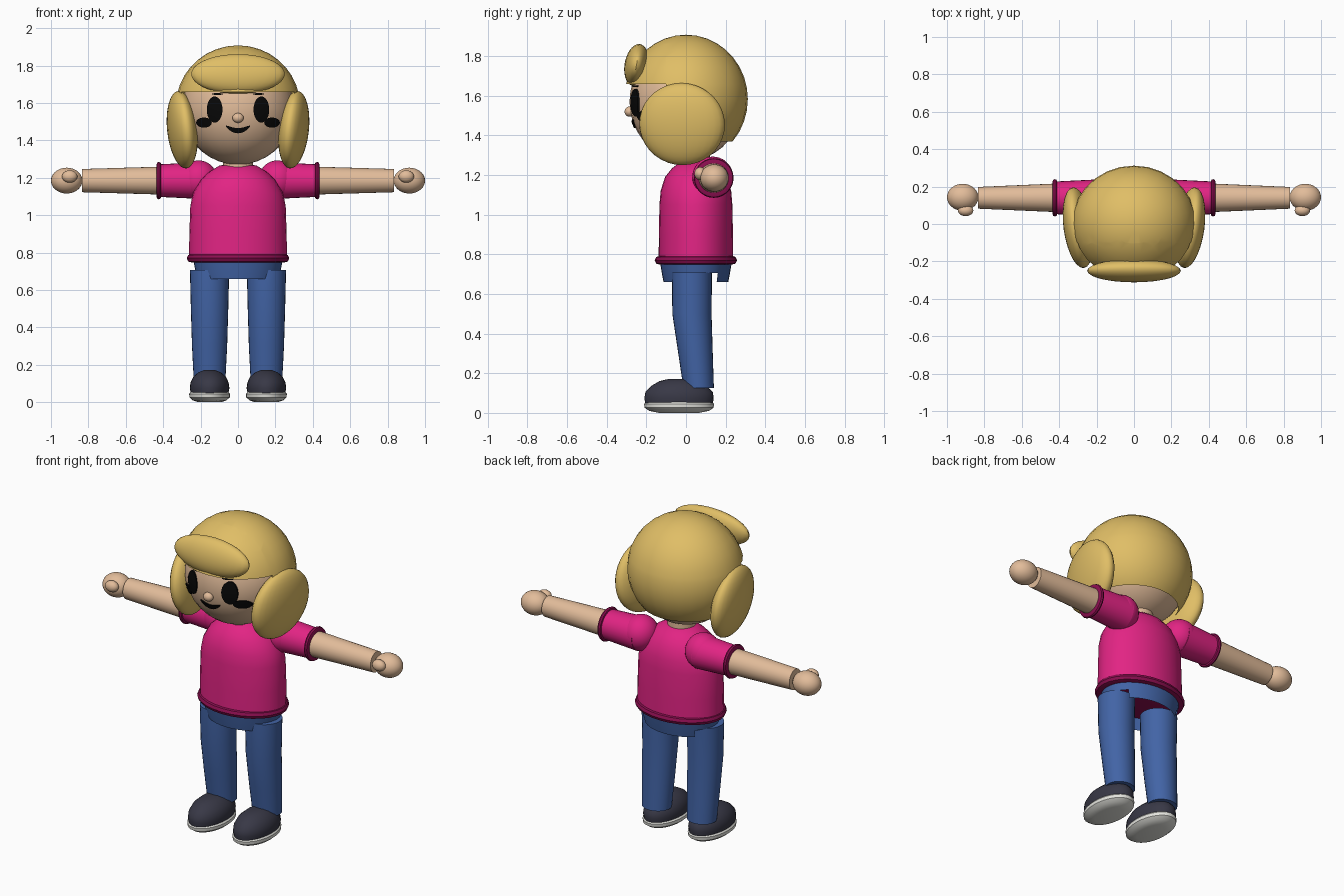
import bpy, bmesh, math
from mathutils import Vector, Euler

if "Cube" in bpy.data.objects:
    bpy.data.objects.remove(bpy.data.objects["Cube"])


def material(name, r, g, b):
    def lin(c):
        c /= 255
        return c / 12.92 if c < 0.04 else ((c + 0.055) / 1.055) ** 2.4
    m = bpy.data.materials.new(name)
    m.use_nodes = True
    col = (lin(r), lin(g), lin(b), 1)
    m.diffuse_color = col
    m.node_tree.nodes["Principled BSDF"].inputs["Base Color"].default_value = col
    return m


HAIR = material("blonde hair", 224, 190, 102)
SKIN = material("skin", 226, 188, 154)
PINK = material("pink shirt", 226, 36, 132)
TRIM = material("dark pink trim", 140, 14, 80)
DENIM = material("blue denim", 66, 100, 166)
SHOE = material("dark shoe", 56, 56, 70)
SOLE = material("white sole", 228, 228, 222)
BLACK = material("black", 8, 8, 8)


def finish(name, bm, mat):
    bmesh.ops.recalc_face_normals(bm, faces=bm.faces)
    me = bpy.data.meshes.new(name)
    bm.to_mesh(me)
    bm.free()
    me.materials.append(mat)
    ob = bpy.data.objects.new(name, me)
    bpy.context.collection.objects.link(ob)
    bpy.ops.object.select_all(action="DESELECT")
    ob.select_set(True)
    bpy.context.view_layer.objects.active = ob
    bpy.ops.object.shade_smooth_by_angle(angle=math.radians(40))
    return ob


def ball_mesh(center, radii, rot=(0, 0, 0), seg=28, rings=18):
    bm = bmesh.new()
    bmesh.ops.create_uvsphere(bm, u_segments=seg, v_segments=rings, radius=1)
    turn = Euler(rot).to_matrix()
    for v in bm.verts:
        v.co = turn @ Vector([c * r for c, r in zip(v.co, radii)]) + Vector(center)
    return bm


def ball(name, mat, *args):
    return finish(name, ball_mesh(*args), mat)


def skin_rings(bm, loops, closed=True):
    """Join equal vertex loops with quads, optionally capping both ends."""
    n = len(loops[0])
    for a, b in zip(loops, loops[1:]):
        for i in range(n):
            j = (i + 1) % n
            bm.faces.new((a[i], a[j], b[j], b[i]))
    if closed:
        bm.faces.new(loops[0])
        bm.faces.new(loops[-1])


def loft(name, mat, rings, place, closed=True, seg=28):
    """Each ring is (height, radius u, radius v); place maps (u, v, height) to a point."""
    bm = bmesh.new()
    loops = []
    for h, ru, rv in rings:
        angles = [2 * math.pi * i / seg for i in range(seg)]
        loops.append([bm.verts.new(place(ru * math.cos(a), rv * math.sin(a), h))
                      for a in angles])
    skin_rings(bm, loops, closed)
    return bm if name is None else finish(name, bm, mat)


# Head, nose and neck
HEAD_Z, HEAD_R = 1.57, (0.30, 0.285, 0.30)
ball("head", SKIN, (0, 0, HEAD_Z), HEAD_R)
ball("nose", SKIN, (0, -0.285, 1.52), (0.03, 0.025, 0.026))
loft("neck", SKIN, [(1.2, 0.08, 0.08), (1.34, 0.08, 0.08)],
     lambda u, v, h: (u, v + 0.04, h))


# Painted face details that follow the curve of the head
def patch(name, x, z, rx, rz, bend=0.0):
    bm = bmesh.new()
    loops = []
    for scale, lift in ((1, -0.002), (1, 0.007), (0.6, 0.007), (0.2, 0.007)):
        loop = []
        for i in range(24):
            a = 2 * math.pi * i / 24
            px = x + scale * rx * math.cos(a)
            pz = z + scale * rz * math.sin(a) + bend * (px - x) ** 2
            inside = 1 - (px / HEAD_R[0]) ** 2 - ((pz - HEAD_Z) / HEAD_R[2]) ** 2
            loop.append(bm.verts.new((px, -HEAD_R[1] * math.sqrt(inside) - lift, pz)))
        loops.append(loop)
    skin_rings(bm, loops)
    finish(name, bm, BLACK)


patch("mouth", 0, 1.452, 0.065, 0.014, 6)
for side, s in (("left", 1), ("right", -1)):
    patch(side + "_eye", s * 0.125, 1.565, 0.042, 0.07)
    patch(side + "_cheek", s * 0.182, 1.495, 0.042, 0.027)
    patch(side + "_eyebrow", s * 0.11, 1.648, 0.03, 0.005)

# Hair cap, trimmed around the face and above the nape
FACE_Y, BROW_Z, NAPE_Z = -0.1, 1.66, 1.37
bm = ball_mesh((0, 0, 1.583), (0.332, 0.312, 0.325))
for co, no in (((0, FACE_Y, 0), (0, 1, 0)), ((0, 0, BROW_Z), (0, 0, 1)),
               ((0, 0, NAPE_Z), (0, 0, 1))):
    bmesh.ops.bisect_plane(bm, geom=bm.verts[:] + bm.edges[:] + bm.faces[:],
                           plane_co=co, plane_no=no)
trimmed = []
for f in bm.faces:
    c = f.calc_center_median()
    if c.z < (BROW_Z if c.y < FACE_Y else NAPE_Z):
        trimmed.append(f)
bmesh.ops.delete(bm, geom=trimmed, context="FACES")
finish("hair_cap", bm, HAIR)

# Fringe and side locks
ball("fringe", HAIR, (0, -0.25, 1.755), (0.25, 0.06, 0.107), (math.radians(-10), 0, 0))
for side, s in (("left", 1), ("right", -1)):
    ball(side + "_hair_lock", HAIR, (s * 0.298, -0.02, 1.457), (0.076, 0.218, 0.208),
         (0, s * math.radians(6), s * math.radians(-8)))


# Shirt body and hem
def body(u, v, h):
    return (u, v + 0.05, h)


loft("shirt", PINK, [(0.77, 0.262, 0.188), (0.9, 0.26, 0.187), (1.05, 0.255, 0.184),
                     (1.12, 0.24, 0.178), (1.19, 0.2, 0.156), (1.235, 0.15, 0.12),
                     (1.265, 0.1, 0.08), (1.275, 0.04, 0.03)], body)
loft("shirt_hem", TRIM, [(0.748, 0.25, 0.18), (0.753, 0.267, 0.2), (0.77, 0.274, 0.208),
                         (0.787, 0.267, 0.2), (0.793, 0.25, 0.18)], body)

# Hips: open tapered band, cut higher over the legs
bm = loft(None, None, [(0.66, 0.215, 0.163), (0.705, 0.228, 0.172), (0.78, 0.243, 0.184)],
          body, closed=False, seg=36)
over_legs = [f for f in bm.faces if f.calc_center_median().z < 0.705
             and abs(f.calc_center_median().x) > 0.16]
bmesh.ops.delete(bm, geom=over_legs, context="FACES")
finish("hips", bm, DENIM)

# Arms and legs
for side, s in (("left", 1), ("right", -1)):
    def arm(u, v, h):
        return (s * h, v + 0.14, u + 1.185)

    def leg(u, v, h):
        return (s * 0.152 + u, v + 0.03 + max(0, 0.5 - h) * 0.09, h)

    def foot(u, v, h):
        return (s * 0.152 + u, v - 0.035, h)

    ball(side + "_shoulder", PINK, (s * 0.21, 0.135, 1.19), (0.1, 0.103, 0.103))
    loft(side + "_sleeve", PINK, [(0.2, 0.098, 0.098), (0.425, 0.087, 0.087)], arm)
    loft(side + "_cuff", TRIM, [(r + 0.41, q, q) for r, q in
                                ((0, 0.085), (0.004, 0.096), (0.013, 0.1),
                                 (0.022, 0.096), (0.026, 0.085))], arm)
    loft(side + "_arm", SKIN, [(0.4, 0.075, 0.077), (0.835, 0.062, 0.058)], arm)
    ball(side + "_hand", SKIN, (s * 0.916, 0.143, 1.185), (0.084, 0.072, 0.069))
    ball(side + "_thumb", SKIN, (s * 0.9, 0.072, 1.207), (0.041, 0.03, 0.033))

    loft(side + "_leg", DENIM, [(0.125, 0.085, 0.077), (0.3, 0.094, 0.087),
                                (0.5, 0.1, 0.099), (0.708, 0.105, 0.101)], leg)
    loft(side + "_shoe", SHOE, [(0.045, 0.1, 0.17), (0.075, 0.106, 0.175),
                                (0.105, 0.102, 0.17), (0.135, 0.088, 0.142),
                                (0.16, 0.06, 0.1), (0.172, 0.03, 0.05)], foot)
    loft(side + "_sole", SOLE, [(0, 0.06, 0.1), (0.01, 0.09, 0.15), (0.026, 0.108, 0.174),
                                (0.045, 0.109, 0.177), (0.056, 0.1, 0.165)], foot)
